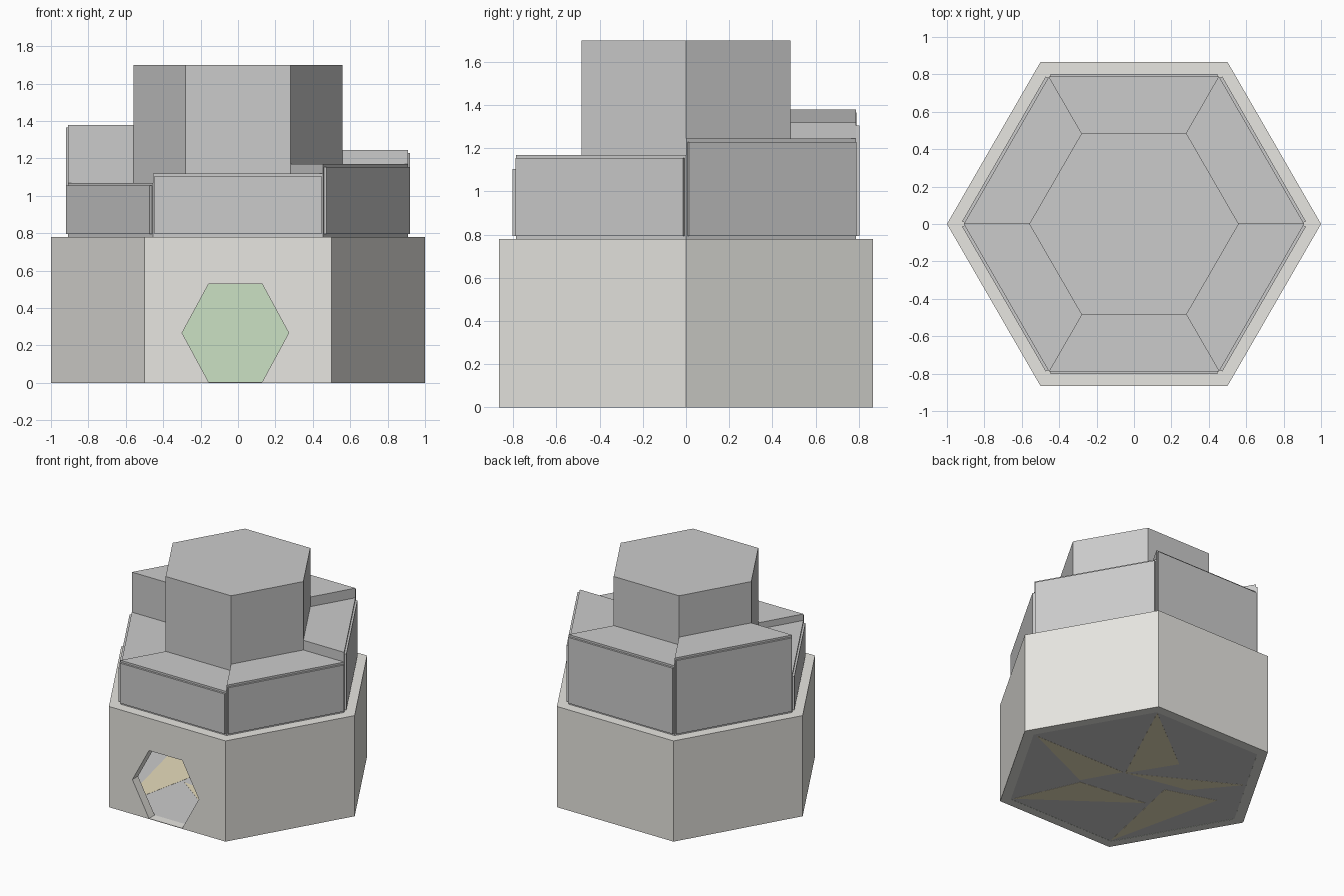
import bpy, bmesh
from math import cos, sin, radians, pi

if "Cube" in bpy.data.objects:
    bpy.data.objects.remove(bpy.data.objects["Cube"])

BASE_TOP = 0.78
CORE_R, TIER_R, CAVITY_R = 0.56, 0.91, 0.92


def material(name, color):
    m = bpy.data.materials.new(name)
    m.diffuse_color = (*color, 1)
    m.use_nodes = True
    m.node_tree.nodes["Principled BSDF"].inputs["Base Color"].default_value = m.diffuse_color
    return m


def finish(name, bm, mats=()):
    bmesh.ops.recalc_face_normals(bm, faces=bm.faces)
    me = bpy.data.meshes.new(name)
    bm.to_mesh(me)
    bm.free()
    for m in mats:
        me.materials.append(m)
    ob = bpy.data.objects.new(name, me)
    bpy.context.collection.objects.link(ob)
    return ob


def prism(name, pts, z0, z1, mats=()):
    """Extrude a flat outline from z0 to z1."""
    bm = bmesh.new()
    lo = [bm.verts.new((x, y, z0)) for x, y in pts]
    hi = [bm.verts.new((x, y, z1)) for x, y in pts]
    bm.faces.new(lo)
    bm.faces.new(hi)
    n = len(pts)
    for i in range(n):
        j = (i + 1) % n
        bm.faces.new((lo[i], lo[j], hi[j], hi[i]))
    return finish(name, bm, mats)


def hexagon(r):
    return [(r * cos(k * pi / 3), r * sin(k * pi / 3)) for k in range(6)]


grey = material("wall_grey", (0.8, 0.79, 0.75))
green = material("inner_green", (0.6, 0.75, 0.55))
white = material("floor_white", (0.8, 0.8, 0.8))
yellow = material("floor_yellow", (0.8, 0.72, 0.5))

# hollow hexagonal base with a coloured inner wall
bm = bmesh.new()
rings = [[bm.verts.new((x, y, z)) for x, y in hexagon(r)]
         for r, z in ((1, BASE_TOP), (1, 0), (CAVITY_R, 0), (CAVITY_R, 0.7))]
for s in range(3):
    a, b = rings[s], rings[s + 1]
    for i in range(6):
        j = (i + 1) % 6
        f = bm.faces.new((a[i], a[j], b[j], b[i]))
        f.material_index = 1 if s == 2 else 0
bm.faces.new(rings[0])
bm.faces.new(rings[3]).material_index = 1
base = finish("base_shell", bm, (grey, green))

# hexagonal doorway cut through the front wall
door = prism("doorway_cutter", hexagon(0.285), -0.1, 0.1, (grey,))
door.rotation_euler = (pi / 2, 0, 0)
door.scale = (1, 0.263 / (0.285 * sin(pi / 3)), 1)
door.location = (-0.014, -0.84, 0.267)
door.hide_render = True
door.hide_viewport = True
cut = base.modifiers.new("doorway", 'BOOLEAN')
cut.operation = 'DIFFERENCE'
cut.solver = 'EXACT'
cut.object = door

# floor with a star of inlaid triangles
prism("floor", hexagon(CAVITY_R), 0.001, 0.004, (white,))
star = [[(0.45, 0.79), (0.08, 0.0), (-0.13, 0.34)],
        [(0.89, 0.0), (0.10, 0.0), (0.26, -0.28)],
        [(0.45, -0.78), (0.24, -0.30), (-0.30, -0.23)],
        [(-0.45, -0.79), (-0.28, 0.0), (-0.66, 0.12)],
        [(0.08, 0.0), (-0.67, 0.41), (-0.41, 0.10)]]
for k, tri in enumerate(star):
    prism(f"floor_inlay_{k + 1}", tri, 0, 0.005, (yellow,))

# central tower
prism("central_tower", hexagon(CORE_R), BASE_TOP, 1.70)

# six stepped blocks around the tower, each with a raised outer panel
for k, top in enumerate((1.12, 1.17, 1.245, 1.32, 1.38, 1.07)):
    hx, apo = TIER_R / 2, TIER_R * sin(pi / 3)
    cx, ca = CORE_R / 2, CORE_R * sin(pi / 3)
    block = prism(f"step_block_{k + 1}",
                  [(-hx, -apo), (hx, -apo), (cx, -ca), (-cx, -ca)],
                  BASE_TOP, top)
    panel = prism(f"step_panel_{k + 1}",
                  [(-0.447, -0.803), (0.447, -0.803), (0.447, -0.78), (-0.447, -0.78)],
                  BASE_TOP + 0.015, top - 0.015)
    for ob in (block, panel):
        ob.rotation_euler.z = radians(60 * k)
